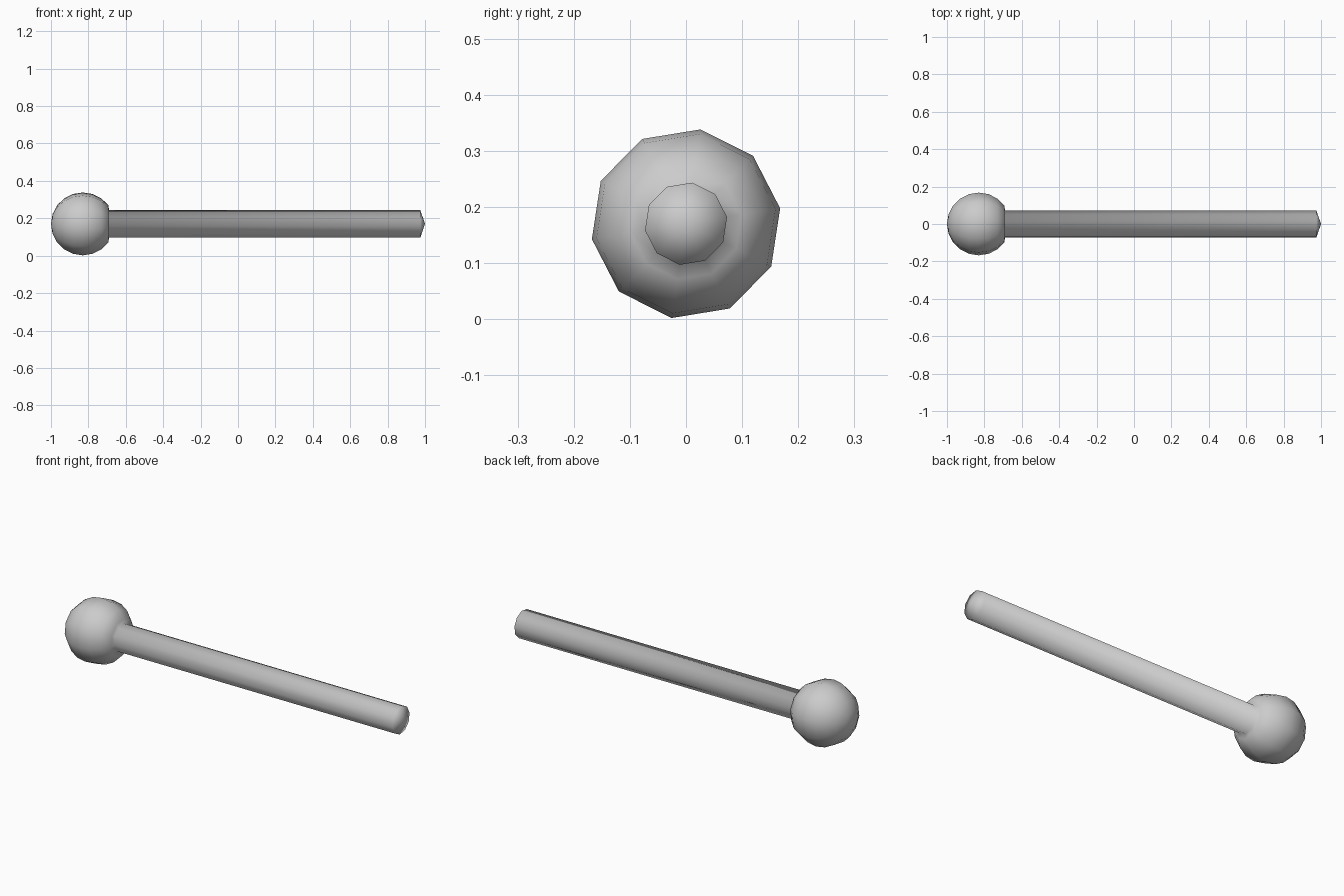
import bpy, bmesh
from math import sin, cos, pi, radians

if "Cube" in bpy.data.objects:
    bpy.data.objects.remove(bpy.data.objects["Cube"])

SIDES = 10
PHASE = radians(9.3)
AXIS_Z = 0.17
BALL_X, BALL_R = -0.83, 0.17


def lathe_x(name, profile):
    """Revolve (x, radius) points about the x axis; radius 0 makes a pole."""
    bm = bmesh.new()
    rings = []
    for x, r in profile:
        if r == 0:
            rings.append([bm.verts.new((x, 0, AXIS_Z))] * SIDES)
        else:
            angles = [PHASE + 2 * pi * i / SIDES for i in range(SIDES)]
            rings.append([bm.verts.new((x, r * cos(a), AXIS_Z + r * sin(a))) for a in angles])
    for a, b in zip(rings, rings[1:]):
        for i in range(SIDES):
            j = (i + 1) % SIDES
            bm.faces.new(list(dict.fromkeys((a[i], a[j], b[j], b[i]))))
    bmesh.ops.recalc_face_normals(bm, faces=bm.faces)
    for f in bm.faces:
        f.smooth = True
    mesh = bpy.data.meshes.new(name)
    bm.to_mesh(mesh)
    bm.free()
    obj = bpy.data.objects.new(name, mesh)
    bpy.context.collection.objects.link(obj)
    return obj


# Ball: rings every 18 degrees from the left pole to the neck opening
profile = [(BALL_X - BALL_R, 0)]
profile += [(BALL_X - BALL_R * cos(radians(18 * k)), BALL_R * sin(radians(18 * k)))
            for k in range(1, 9)]
# Neck step, straight shaft and shallow pointed tip
profile += [(-0.69, 0.074), (0.975, 0.074), (1.0, 0)]

lathe_x("ball_headed_pin", profile)
